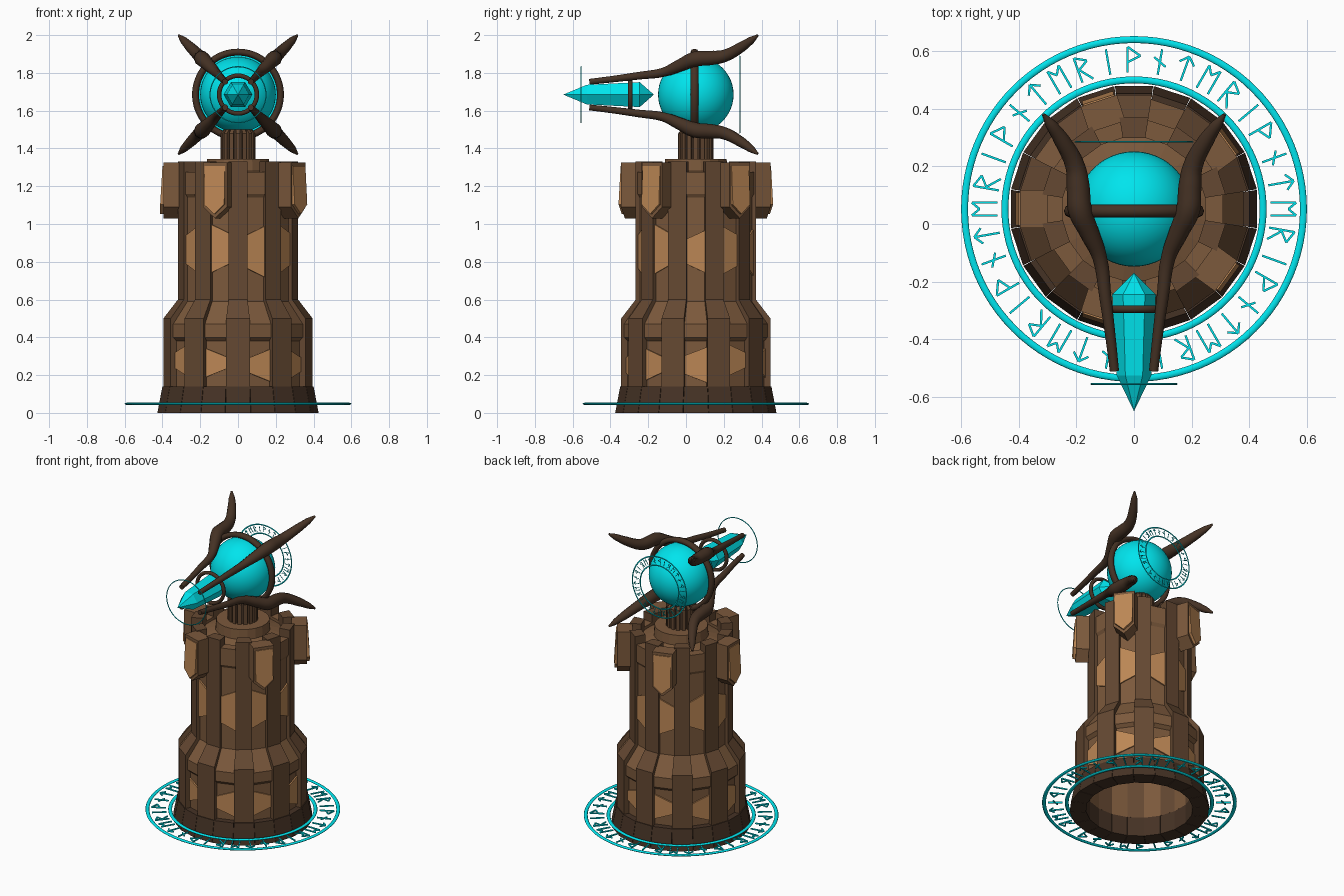
import bpy, bmesh, random
from math import sin, cos, pi, radians
from mathutils import Vector, Matrix

if "Cube" in bpy.data.objects:
    bpy.data.objects.remove(bpy.data.objects["Cube"])

random.seed(4)
CY, CZ = 0.052, 1.685          # tower axis (y) and orb height


def material(name, rgb):
    m = bpy.data.materials.new(name)
    m.diffuse_color = (*rgb, 1)
    m.use_nodes = True
    m.node_tree.nodes["Principled BSDF"].inputs["Base Color"].default_value = m.diffuse_color
    return m


WALL = material("wood_mid", (.2, .1, .045))
PILLAR = material("wood_brown", (.13, .066, .032))
LIGHT = material("wood_light", (.5, .24, .09))
DARK = material("wood_dark", (.06, .032, .018))
CYAN = material("cyan_glow", (.0, .78, .85))


def build(name, bm, mat, smooth=False):
    bmesh.ops.recalc_face_normals(bm, faces=bm.faces)
    me = bpy.data.meshes.new(name)
    bm.to_mesh(me)
    bm.free()
    me.materials.append(mat)
    ob = bpy.data.objects.new(name, me)
    bpy.context.collection.objects.link(ob)
    if smooth:
        me.shade_smooth()
    return ob


def polar(az, r, z):
    """Azimuth in degrees measured from the front, positive to the right."""
    a = radians(az)
    return Vector((r * sin(a), CY - r * cos(a), z))


def prism(bm, loop_a, loop_b):
    a, b = ([bm.verts.new(p) for p in l] for l in (loop_a, loop_b))
    n = len(a)
    bm.faces.new(a)
    bm.faces.new(b[::-1])
    for i in range(n):
        j = (i + 1) % n
        bm.faces.new((a[j], a[i], b[i], b[j]))


def wedges(name, profile, centres, half, mat):
    """A radial (r, z) profile extruded over an arc, repeated round the tower."""
    bm = bmesh.new()
    for c in centres:
        prism(bm, [polar(c - half, r, z) for r, z in profile],
              [polar(c + half, r, z) for r, z in profile])
    return build(name, bm, mat)


def lathe(name, profile, n, mat, smooth=False, closed=False):
    bm = bmesh.new()
    rows = [[bm.verts.new(polar((k + .5) * 360 / n, r, z)) for k in range(n)] for r, z in profile]
    if closed:
        rows.append(rows[0])
    for lo, hi in zip(rows, rows[1:]):
        for k in range(n):
            j = (k + 1) % n
            bm.faces.new((lo[k], lo[j], hi[j], hi[k]))
    return build(name, bm, mat, smooth)


def torus(name, R, w, h, mat, matrix, n=72, m=8):
    """Ring about local z with radial half width w and half height h."""
    bm = bmesh.new()
    g = [[bm.verts.new(matrix @ Vector(((R + w * cos(2 * pi * j / m)) * cos(2 * pi * i / n),
                                        (R + w * cos(2 * pi * j / m)) * sin(2 * pi * i / n),
                                        h * sin(2 * pi * j / m)))) for j in range(m)] for i in range(n)]
    for i in range(n):
        for j in range(m):
            a, b = g[i], g[(i + 1) % n]
            bm.faces.new((a[j], b[j], b[(j + 1) % m], a[(j + 1) % m]))
    return build(name, bm, mat, True)


# Tower: stepped foot, ten pillars and recessed wall panels between them
pillars = [36 * k for k in range(10)]
panels = [18 + 36 * k for k in range(10)]
wedges("foot_blocks", [(.33, 0), (.432, 0), (.405, .14), (.33, .14)],
       [18 * k for k in range(20)], 8.85, DARK)
wedges("pillars", [(.33, .13), (.4, .13), (.4, .5), (.322, .6), (.322, 1.33), (.25, 1.33), (.25, .6), (.33, .5)],
       pillars, 9, PILLAR)
wedges("wall_panels", [(.33, .13), (.365, .13), (.365, .38), (.385, .40), (.385, .47), (.30, .59), (.30, 1.14),
                       (.312, 1.16), (.312, 1.275), (.25, 1.275), (.25, .6), (.33, .5)],
       panels, 9, WALL)
lathe("roof", [(.27, 1.25), (.17, 1.28), (.165, 1.345), (.07, 1.345)], 20, WALL)
lathe("roof_underside", [(.27, 1.2), (.01, 1.2)], 20, DARK)


# Pale planks with slanted ends set on the panels
def planks(name, r, z0, z1):
    bm = bmesh.new()
    for i, c in enumerate(panels):
        s = .022 * (-1) ** i
        cut = [random.uniform(-.02, .02) for _ in range(2)]
        loops = [[polar(c + a, rr, z) for a, z in ((-8.9, z0 + s + cut[0]), (8.9, z0 - s + cut[0]),
                                                  (8.9, z1 + s + cut[1]), (-8.9, z1 - s + cut[1]))]
                 for rr in (r - .02, r + .009)]
        prism(bm, *loops)
    build(name, bm, LIGHT)


planks("lower_planks", .365, .2, .33)
planks("upper_planks", .30, .75, .96)


# Five pointed shields hanging on the parapet
def shields(name, s, r0, r1, mat):
    bm = bmesh.new()
    for k in range(5):
        c = -18 + 72 * k
        side, out = polar(c, 0, 0), polar(c, 1, 0) - polar(c, 0, 0)
        side = Vector((cos(radians(c)), sin(radians(c)), 0))
        shape = [(-.066, 1.325), (.066, 1.325), (.066, 1.09), (0, 1.03), (-.066, 1.09)]
        loop = [(x * s, 1.19 + (z - 1.19) * s) for x, z in shape]
        back, front = ([Vector((0, CY, z)) + side * x + out * (r - (.012 if z > 1.25 and r > .4 else 0))
                        for x, z in loop] for r in (r0, r1))
        prism(bm, back, front)
    build(name, bm, mat)


shields("shield_backs", 1, .30, .395, WALL)
shields("shield_fronts", .86, .39, .412, LIGHT)

# Fluted neck under the orb
lathe("neck", [(.075, 1.3), (.075, 1.52)], 24, DARK)
wedges("neck_flutes", [(.06, 1.33), (.094, 1.33), (.094, 1.48), (.06, 1.52)],
       [22.5 * k for k in range(16)], 7, PILLAR)

# Orb
bm = bmesh.new()
bmesh.ops.create_uvsphere(bm, u_segments=48, v_segments=24, radius=.2,
                          matrix=Matrix.Translation((0, CY, CZ)))
build("orb", bm, CYAN, True)


def upright(y):
    return Matrix.Translation((0, y, CZ)) @ Matrix.Rotation(pi / 2, 4, 'X')


# Frame hoops around orb and crystal, plus thin floating circles
torus("orb_hoop", .225, .018, .022, DARK, upright(.045))
torus("crystal_hoop", .1, .012, .013, DARK, upright(-.295), 40)
torus("front_circle", .148, .003, .003, CYAN, upright(-.555))

# Four curved claws, mirrored about the crystal axis
claw = [(-.51, .068, .016), (-.38, .083, .018), (-.25, .1, .021), (-.12, .118, .025), (-.03, .155, .034),
        (.05, .188, .042), (.13, .194, .04), (.2, .204, .034), (.29, .25, .028), (.345, .288, .02), (.38, .314, .006)]
for n, (sx, sz) in enumerate(((1, 1), (-1, 1), (1, -1), (-1, -1))):
    cu = bpy.data.curves.new("claw", 'CURVE')
    cu.dimensions = '3D'
    cu.bevel_depth, cu.bevel_resolution, cu.resolution_u = 1, 3, 4
    cu.use_fill_caps = True
    sp = cu.splines.new('BEZIER')
    sp.bezier_points.add(len(claw) - 1)
    for bp, (y, d, r) in zip(sp.bezier_points, claw):
        bp.co, bp.radius = (sx * d, y, CZ + sz * d), r
        bp.handle_left_type = bp.handle_right_type = 'AUTO'
    sp.use_smooth = True
    cu.materials.append(DARK)
    ob = bpy.data.objects.new(f"claw_{n + 1}", cu)
    bpy.context.collection.objects.link(ob)
    bpy.ops.object.select_all(action='DESELECT')
    ob.select_set(True)
    bpy.context.view_layer.objects.active = ob
    bpy.ops.object.convert(target='MESH')

# Faceted crystal pointing forward
bm = bmesh.new()
rows = [[bm.verts.new((r * cos(k * pi / 3), y, CZ + r * sin(k * pi / 3))) for k in range(6)]
        for y, r in ((-.245, .076), (-.525, .06))]
tips = [bm.verts.new((0, y, CZ)) for y in (-.17, -.65)]
for k in range(6):
    j = (k + 1) % 6
    bm.faces.new((rows[0][k], rows[0][j], rows[1][j], rows[1][k]))
    for t, row in zip(tips, rows):
        bm.faces.new((row[k], row[j], t))
build("crystal", bm, CYAN)


# Decorative bands: two rings with abstract stick marks between them
MARKS = [((-.5, -1, -.5, 1), (-.5, 1, .5, .3), (.5, .3, -.5, -.2)),
         ((0, -1, 0, 1), (-.5, .3, .5, -.3)),
         ((0, -1, 0, 1), (0, 1, -.6, .4), (0, 1, .6, .4)),
         ((-.5, -1, -.5, 1), (.5, -1, .5, 1), (-.5, 1, 0, .4), (0, .4, .5, 1)),
         ((-.4, -1, -.4, 1), (-.4, 1, .5, .5), (.5, .5, -.3, 0), (-.3, 0, .5, -1)),
         ((0, -1, 0, 1),)]


def mark_band(name, r_in, r_out, thick, matrix, count):
    torus(name + "_outer", r_out, thick, thick * .5, CYAN, matrix, 96)
    torus(name + "_inner", r_in, thick, thick * .5, CYAN, matrix, 96)
    bm, mid, s, w = bmesh.new(), (r_in + r_out) / 2, (r_out - r_in) * .32, thick * .32
    for i in range(count):
        turn = matrix @ Matrix.Rotation(-2 * pi * i / count, 4, 'Z') @ Matrix.Translation((0, mid, 0))
        for x0, y0, x1, y1 in MARKS[i % len(MARKS)]:
            a, b = Vector((x0, y0, 0)) * s, Vector((x1, y1, 0)) * s
            d = (b - a).normalized()
            p = Vector((-d.y, d.x, 0)) * w
            up = Vector((0, 0, w))
            prism(bm, *[[turn @ (e + q) for q in (p + up, p - up, -p - up, up - p)] for e in (a, b)])
    build(name + "_marks", bm, CYAN)


mark_band("ground_band", .448, .588, .012, Matrix.Translation((0, CY, .048)), 36)
mark_band("rear_band", .145, .203, .0045, upright(.285), 30)
